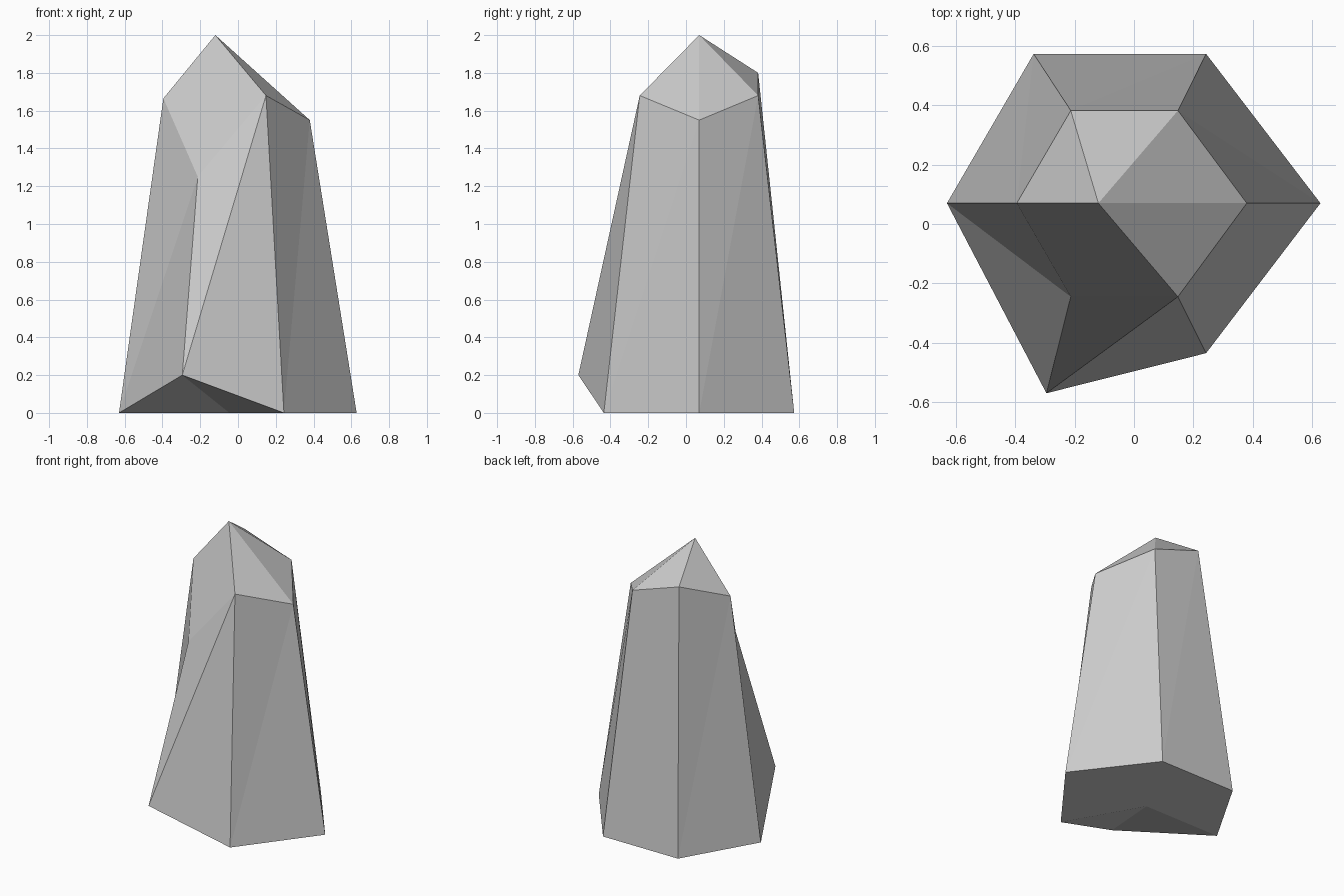
import bpy, bmesh

if "Cube" in bpy.data.objects:
    bpy.data.objects.remove(bpy.data.objects["Cube"])

# Six-sided outlines, counter-clockwise from the right corner
base_ring = [(0.628, 0.07, 0), (0.243, 0.573, 0), (-0.338, 0.573, 0),
             (-0.63, 0.07, 0), (-0.295, -0.57, 0.2), (0.243, -0.435, 0)]
shoulder_ring = [(0.38, 0.07, 1.55), (0.148, 0.382, 1.68), (-0.213, 0.382, 1.80),
                 (-0.395, 0.07, 1.665), (-0.213, -0.245, 1.25), (0.148, -0.245, 1.68)]

bm = bmesh.new()
low = [bm.verts.new(p) for p in base_ring]
high = [bm.verts.new(p) for p in shoulder_ring]
tip = bm.verts.new((-0.12, 0.07, 2.0))
underside = bm.verts.new((-0.045, 0.07, 0))

for i in range(6):
    j = (i + 1) % 6
    # Tapered side facet, split along its diagonal
    bm.faces.new((low[i], low[j], high[j]))
    bm.faces.new((low[i], high[j], high[i]))
    # Pointed cap and chipped underside
    bm.faces.new((high[i], high[j], tip))
    bm.faces.new((low[j], low[i], underside))

bmesh.ops.recalc_face_normals(bm, faces=bm.faces)
mesh = bpy.data.meshes.new("standing_stone")
bm.to_mesh(mesh)
bm.free()
bpy.context.collection.objects.link(bpy.data.objects.new("standing_stone", mesh))
